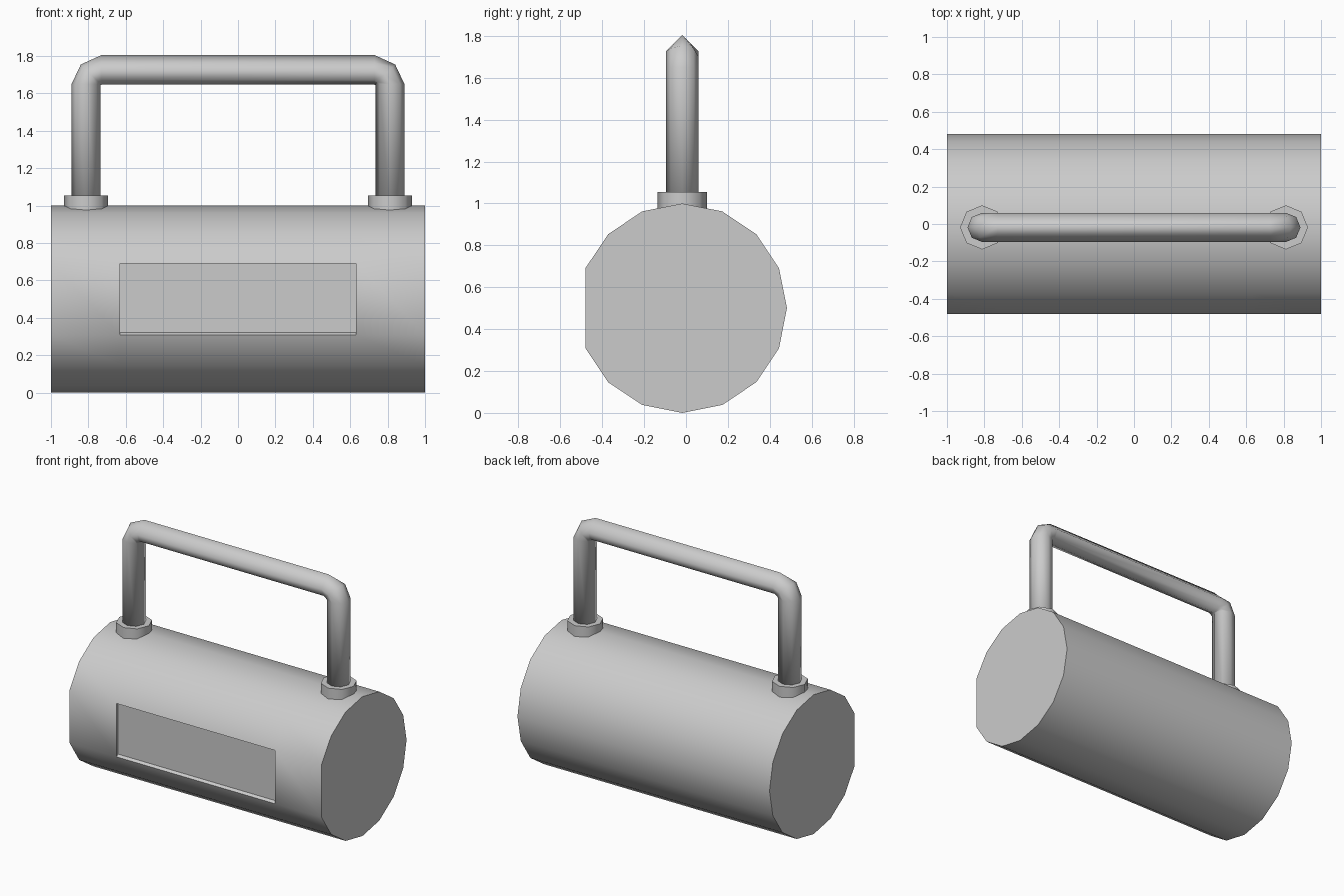
import bpy, bmesh
from math import sin, cos, pi, radians, sqrt
from mathutils import Vector

cube = bpy.data.objects.get("Cube")
if cube:
    bpy.data.objects.remove(cube, do_unlink=True)

GREY = (0.6, 0.6, 0.6, 1)
metal = bpy.data.materials.new("plain grey")
metal.use_nodes = True
metal.diffuse_color = GREY
metal.node_tree.nodes["Principled BSDF"].inputs["Base Color"].default_value = GREY

AXIS_Y = -0.018   # centre line shared by body and handle


def finish(name, bm, angle):
    bmesh.ops.recalc_face_normals(bm, faces=bm.faces)
    mesh = bpy.data.meshes.new(name)
    bm.to_mesh(mesh)
    bm.free()
    obj = bpy.data.objects.new(name, mesh)
    bpy.context.collection.objects.link(obj)
    mesh.materials.append(metal)
    bpy.ops.object.select_all(action='DESELECT')
    obj.select_set(True)
    bpy.context.view_layer.objects.active = obj
    bpy.ops.object.shade_smooth_by_angle(angle=radians(angle))
    return obj


def loft(bm, rings):
    """Skin a list of equal-length point rings and cap both ends."""
    loops = [[bm.verts.new(p) for p in ring] for ring in rings]
    n = len(loops[0])
    for a, b in zip(loops, loops[1:]):
        for i in range(n):
            j = (i + 1) % n
            bm.faces.new((a[i], a[j], b[j], b[i]))
    bm.faces.new(loops[0])
    bm.faces.new(loops[-1])


# Body: sixteen-sided drum with the foremost corner cut away to a flat front
SIDES, RADIUS, PANEL_X = 16, 0.5, 0.63
angles = [2 * pi * i / SIDES for i in range(SIDES) if i != SIDES // 2]
bm = bmesh.new()
loft(bm, [[(x, AXIS_Y + RADIUS * cos(a), RADIUS + RADIUS * sin(a)) for a in angles]
          for x in (-1, -PANEL_X, PANEL_X, 1)])

# Shallow recessed panel in the middle of the flat front
bm.normal_update()
front = min(bm.faces, key=lambda f: (round(f.calc_center_median().y, 3),
                                     abs(f.calc_center_median().x)))
recess = bmesh.ops.extrude_discrete_faces(bm, faces=[front])["faces"][0]
for v in recess.verts:
    v.co.y += 0.02
    if v.co.z < RADIUS:
        v.co.z += 0.012
finish("body", bm, 40)

# Handle: one bent tube, octagonal in the legs and ridged along the top bar
TUBE, LEG_X, BAR_Z, BEND_X, BEND_Z = 0.078, 0.812, 1.727, 0.73, 1.65


def tube_ring(x, z, tilt, ridge=1.0):
    out = Vector((-cos(tilt), 0, sin(tilt)))
    ring = []
    for i in range(8):
        a = i * pi / 4
        r = TUBE * (ridge if i in (1, 7) else 1)
        ring.append(Vector((x, AXIS_Y, z)) + out * r * cos(a) + Vector((0, r * sin(a), 0)))
    return ring


half = [tube_ring(-LEG_X, 0.96, 0),
        tube_ring(-LEG_X, BEND_Z, 0),
        tube_ring(-0.785, 1.70, pi / 4),
        tube_ring(-BEND_X, BAR_Z, pi / 2, sqrt(0.5))]
mirrored = [[Vector((-p.x, p.y, p.z)) for p in ring] for ring in reversed(half)]
bm = bmesh.new()
loft(bm, half + mirrored)
finish("handle", bm, 100)

# Octagonal collars where the legs meet the body
for side, sign in (("right", -1), ("left", 1)):
    bm = bmesh.new()
    loft(bm, [[(sign * LEG_X + 0.118 * cos(i * pi / 4), AXIS_Y + 0.118 * sin(i * pi / 4), z)
               for i in range(8)] for z in (0.94, 1.055)])
    finish(side + "_collar", bm, 50)
